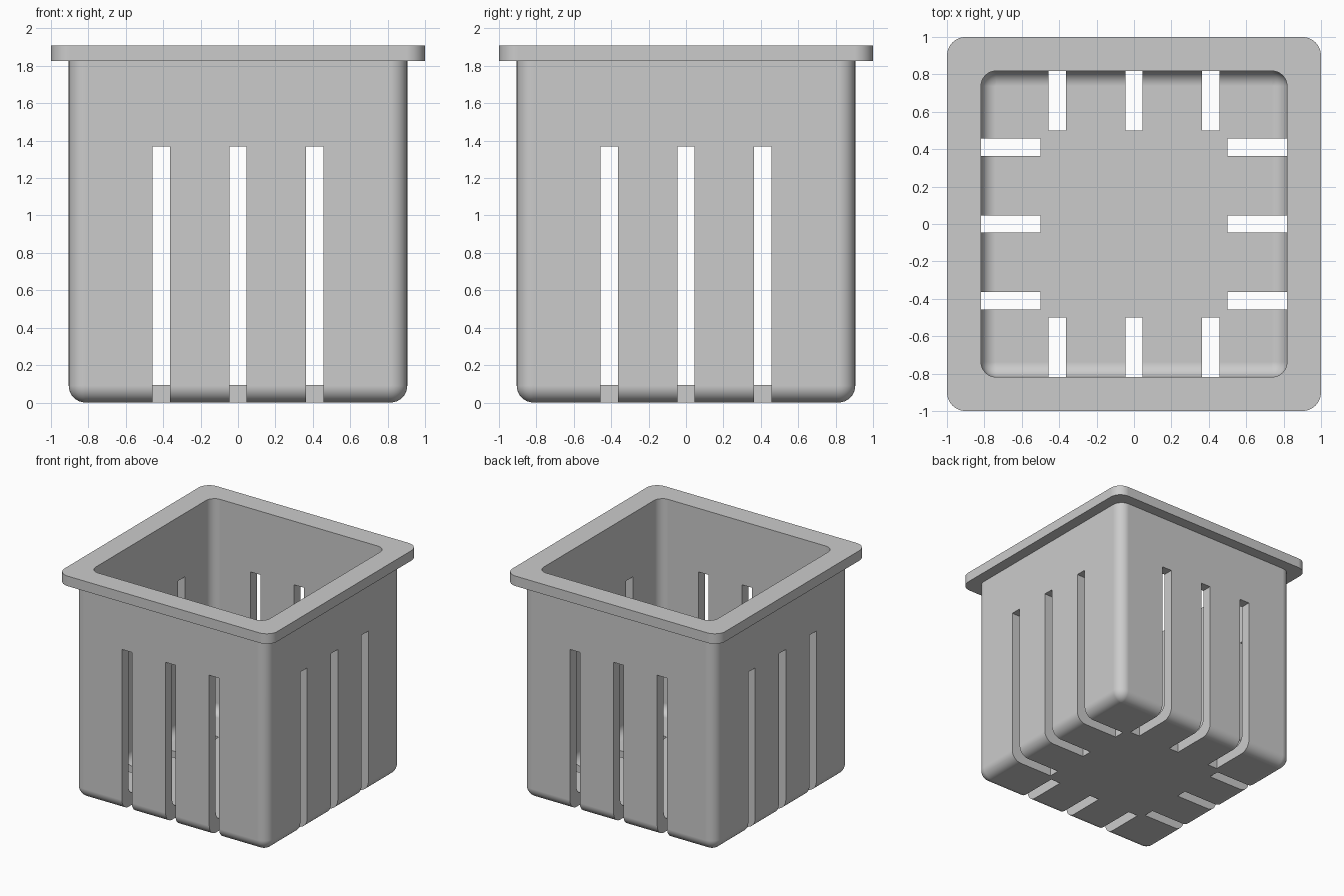
import bpy, bmesh
from math import sin, cos, pi

old = bpy.data.objects.get("Cube")
if old:
    bpy.data.objects.remove(old, do_unlink=True)

HEIGHT, RIM_Z = 1.91, 1.825
OUTER, INNER, RIM = 0.905, 0.818, 1.0
FLOOR, SLOT_TOP, SLOT_W = 0.095, 1.37, 0.093
R_OUT, R_IN = 0.09, 0.08
STEPS = 8

grey = bpy.data.materials.new("plain grey")
grey.use_nodes = True
colour = (0.6, 0.6, 0.6, 1)
grey.diffuse_color = colour
grey.node_tree.nodes["Principled BSDF"].inputs["Base Color"].default_value = colour


def ring(bm, half, radius, z):
    """Rounded square loop of vertices."""
    verts = []
    for k, (sx, sy) in enumerate([(1, 1), (-1, 1), (-1, -1), (1, -1)]):
        for i in range(STEPS + 1):
            a = (k + i / STEPS) * pi / 2
            verts.append(bm.verts.new((sx * (half - radius) + radius * cos(a),
                                       sy * (half - radius) + radius * sin(a), z)))
    return verts


def fillet(half, radius, base):
    """Sections rounding a base edge, from the floor up to the wall."""
    angles = [i / STEPS * pi / 2 for i in range(STEPS + 1)]
    return [(half - radius + radius * sin(a), radius * sin(a),
             base + radius * (1 - cos(a))) for a in angles]


# Basket: outside wall, rim, then back down the inside to the floor
sections = fillet(OUTER, R_OUT, 0)
sections += [(OUTER, R_OUT, RIM_Z), (RIM, 0.1, RIM_Z), (RIM, 0.1, HEIGHT),
             (INNER, R_IN, HEIGHT)]
sections += reversed(fillet(INNER, R_IN, FLOOR))
bm = bmesh.new()
rings = [ring(bm, *s) for s in sections]
for a, b in zip(rings, rings[1:]):
    for i in range(len(a)):
        j = (i + 1) % len(a)
        bm.faces.new((a[i], a[j], b[j], b[i]))
bm.faces.new(reversed(rings[0]))
bm.faces.new(rings[-1])
bmesh.ops.remove_doubles(bm, verts=bm.verts, dist=0.0001)
bmesh.ops.recalc_face_normals(bm, faces=bm.faces)
mesh = bpy.data.meshes.new("basket")
bm.to_mesh(mesh)
bm.free()
basket = bpy.data.objects.new("basket", mesh)
bpy.context.collection.objects.link(basket)
mesh.materials.append(grey)

# Slot cutters: three on each side, wrapping under the floor
bm = bmesh.new()
for side in (-1, 1):
    for offset in (-0.41, 0, 0.41):
        for along_x in (True, False):
            box = bmesh.ops.create_cube(bm, size=1)["verts"]
            for v in box:
                across = offset + v.co.x * SLOT_W
                out = side * (0.75 + v.co.y * 0.5)
                v.co = ((out, across) if along_x else (across, out)) + (
                    SLOT_TOP if v.co.z > 0 else -0.1,)
bmesh.ops.recalc_face_normals(bm, faces=bm.faces)
cut_mesh = bpy.data.meshes.new("slot_cutter")
bm.to_mesh(cut_mesh)
bm.free()
cut_mesh.materials.append(grey)
cutter = bpy.data.objects.new("slot_cutter", cut_mesh)
cutter.hide_render = True
bpy.context.collection.objects.link(cutter)

# Cut the slots, then shade
bpy.ops.object.select_all(action="DESELECT")
basket.select_set(True)
bpy.context.view_layer.objects.active = basket
cut = basket.modifiers.new("slots", "BOOLEAN")
cut.operation = "DIFFERENCE"
cut.solver = "EXACT"
cut.object = cutter
bpy.ops.object.modifier_apply(modifier=cut.name)
bpy.data.objects.remove(cutter, do_unlink=True)
bpy.ops.object.shade_smooth_by_angle(angle=pi / 6)
weighted = basket.modifiers.new("weighted normals", "WEIGHTED_NORMAL")
weighted.keep_sharp = True
